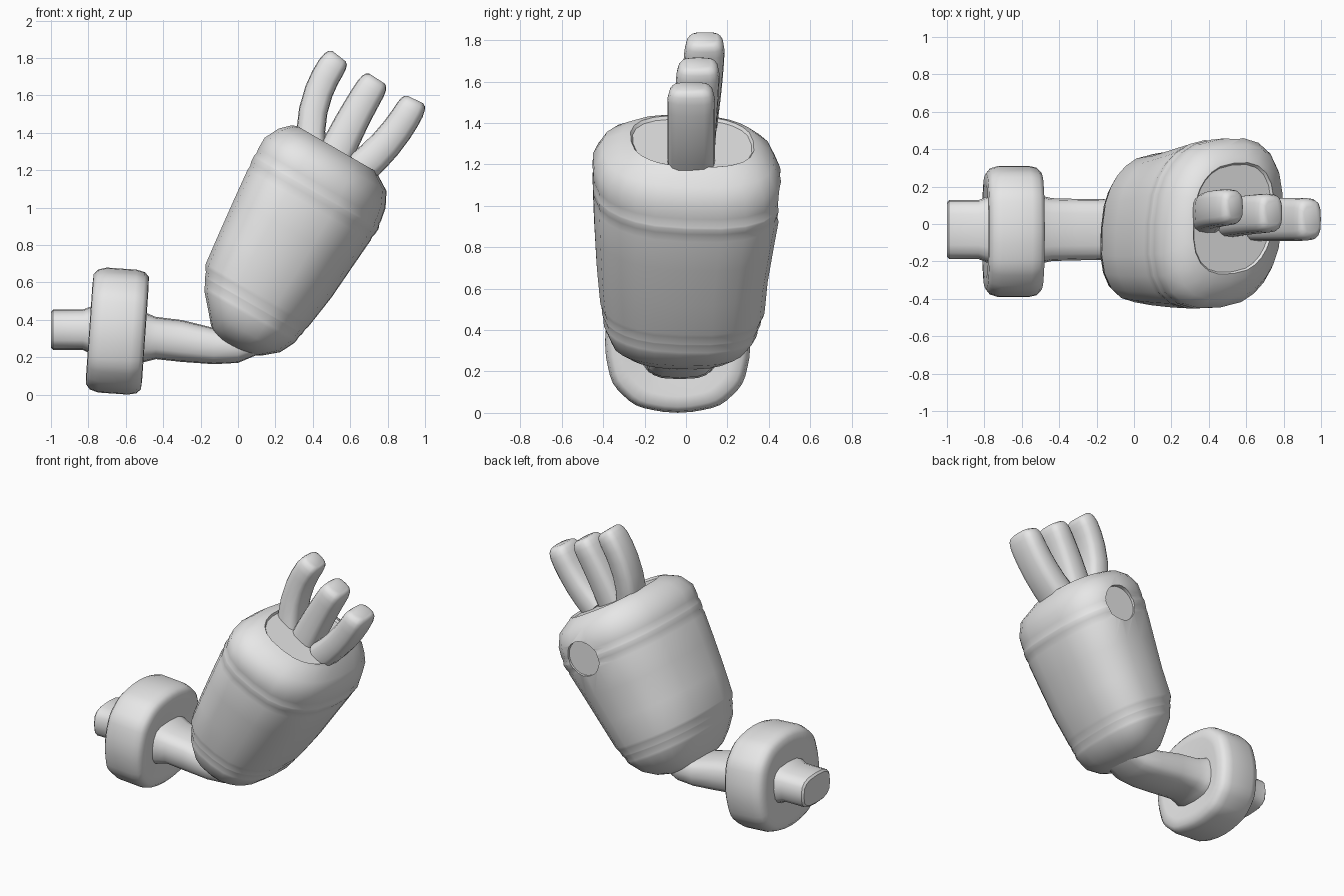
import bpy, bmesh
from math import sin, cos, pi, radians
from mathutils import Vector

cube = bpy.data.objects.get("Cube")
if cube:
    bpy.data.objects.remove(cube, do_unlink=True)

grey = bpy.data.materials.new("plain grey")
grey.use_nodes = True
grey.diffuse_color = (0.8, 0.8, 0.8, 1)
grey.node_tree.nodes["Principled BSDF"].inputs["Base Color"].default_value = (0.8, 0.8, 0.8, 1)


def activate(obj):
    bpy.ops.object.select_all(action='DESELECT')
    obj.select_set(True)
    bpy.context.view_layer.objects.active = obj


def smooth(obj, angle=40):
    activate(obj)
    bpy.ops.object.shade_smooth_by_angle(angle=radians(angle))


def spow(v, e):
    return abs(v) ** e * (1 if v >= 0 else -1)


def loft(name, rings, n=2.6, seg=24, ripple=0, skew=0):
    """Skin rounded-box rings, each given as (centre, half axis, half axis)."""
    bm = bmesh.new()
    loops = []
    for c, a, b in rings:
        loop = []
        for i in range(seg):
            w = 2 * pi * i / seg
            k = 1 + ripple * cos(12 * w) + skew * sin(2 * w)
            loop.append(bm.verts.new(c + a * (k * spow(cos(w), 2 / n)) + b * (k * spow(sin(w), 2 / n))))
        loops.append(loop)
    for lo, hi in zip(loops, loops[1:]):
        for i in range(seg):
            j = (i + 1) % seg
            bm.faces.new((lo[i], lo[j], hi[j], hi[i]))
    bm.faces.new(loops[0])
    bm.faces.new(loops[-1])
    bmesh.ops.recalc_face_normals(bm, faces=bm.faces)
    mesh = bpy.data.meshes.new(name)
    bm.to_mesh(mesh)
    bm.free()
    mesh.materials.append(grey)
    obj = bpy.data.objects.new(name, mesh)
    bpy.context.collection.objects.link(obj)
    return obj


Y, Z = Vector((0, 1, 0)), Vector((0, 0, 1))

# Tilted forearm body: along axis, side centre, side half, y centre, y half
U = Vector((0.5, 0, 0.866))
V = Vector((0.866, 0, -0.5))
profile = [
    (0.21, -0.155, 0.10, -0.04, 0.14),
    (0.25, -0.15, 0.16, -0.04, 0.25),
    (0.31, -0.14, 0.22, -0.04, 0.32),
    (0.39, -0.155, 0.275, -0.03, 0.365),
    (0.52, -0.176, 0.32, -0.02, 0.395),
    (0.70, -0.173, 0.343, -0.02, 0.41),
    (0.90, -0.176, 0.361, -0.01, 0.43),
    (1.14, -0.178, 0.382, 0.005, 0.453),
    (1.26, -0.19, 0.37, 0.005, 0.45),
    (1.34, -0.19, 0.33, 0.01, 0.41),
    (1.39, -0.205, 0.265, 0.025, 0.33),
]


def sample(s):
    for p, q in zip(profile, profile[1:]):
        if p[0] <= s <= q[0]:
            f = (s - p[0]) / (q[0] - p[0])
            return tuple(a + (b - a) * f for a, b in zip(p, q))


# Faint creases around the body
extra = []
for s in (0.43, 0.48, 1.09, 1.17):
    for d, k in ((-0.022, 1), (0, 0.99), (0.022, 1)):
        p = sample(s + d)
        extra.append((p[0], p[1], p[2] * k, p[3], p[4] * k))
rows = sorted(profile + extra)
# Slightly sunken opening at the top
rows += [(1.402, -0.195, 0.245, 0.03, 0.295), (1.388, -0.195, 0.235, 0.03, 0.285)]
body = loft("forearm_body", [(U * s + V * t + Y * y, V * a, Y * b) for s, t, a, y, b in rows],
            skew=0.075)

# Shallow round recess on the back of the body
bpy.ops.mesh.primitive_cylinder_add(vertices=24, radius=0.12, depth=0.2,
                                    location=U * 1.15 + V * -0.1 + Y * 0.53,
                                    rotation=(pi / 2, 0, 0))
cutter = bpy.context.object
cutter.name = "recess_cutter"
cutter.hide_render = True
cutter.data.materials.append(grey)
activate(body)
cut = body.modifiers.new("recess", 'BOOLEAN')
cut.operation = 'DIFFERENCE'
cut.solver = 'EXACT'
cut.object = cutter
bpy.ops.object.modifier_apply(modifier=cut.name)
bpy.data.objects.remove(cutter, do_unlink=True)
smooth(body)


# Level bars along x: x, z centre, z half, y half
def bar(name, stations):
    smooth(loft(name, [(Vector((x, -0.03, z)), Z * h, Y * w) for x, z, h, w in stations], n=3, seg=16))


bar("elbow_bar", [
    (-0.56, 0.31, 0.15, 0.20), (-0.49, 0.307, 0.13, 0.18), (-0.44, 0.303, 0.113, 0.168),
    (-0.30, 0.287, 0.112, 0.164), (-0.13, 0.26, 0.097, 0.162), (0.0, 0.257, 0.087, 0.155),
    (0.12, 0.30, 0.08, 0.14)])
bar("end_stub", [
    (-1.0, 0.347, 0.095, 0.145), (-0.988, 0.347, 0.108, 0.158), (-0.83, 0.347, 0.108, 0.158),
    (-0.79, 0.345, 0.125, 0.175), (-0.74, 0.345, 0.13, 0.18)])

# Thick, slightly leaning wheel with softly rippled rim
axle = Vector((1, 0, -0.07))
lean = Vector((0.07, 0, 1))
hub = Vector((-0.645, -0.04, 0.34))
rim = [(-0.135, 0.42), (-0.15, 0.72), (-0.147, 0.88), (-0.125, 0.96), (-0.08, 1), (0.08, 1),
       (0.125, 0.97), (0.147, 0.9), (0.15, 0.75), (0.125, 0.42)]
smooth(loft("wheel", [(hub + axle * d, lean * (0.332 * k), Y * (0.349 * k)) for d, k in rim],
            n=2.5, seg=48, ripple=0.006))

# Three curved fingers: base, middle and tip points, then half widths at base and tip, y half
fingers = {
    "upper_finger": ((0.393, 0.04, 1.30), (0.415, 0.075, 1.57), (0.54, 0.092, 1.81), 0.077, 0.077, 0.098),
    "middle_finger": ((0.52, 0.035, 1.28), (0.625, 0.05, 1.49), (0.743, 0.06, 1.69), 0.096, 0.08, 0.105),
    "lower_finger": ((0.655, 0.025, 1.21), (0.822, 0.025, 1.378), (0.948, 0.025, 1.578), 0.092, 0.077, 0.115),
}
taper = ((0, 1), (0.2, 1), (0.4, 1), (0.6, 1), (0.75, 1), (0.87, 0.99), (0.94, 0.92), (0.98, 0.8), (1, 0.6))
for name, (base, mid, tip, wide, narrow, half) in fingers.items():
    p0, pm, p1 = Vector(base), Vector(mid), Vector(tip)
    ctrl = pm * 2 - (p0 + p1) / 2
    rings = []
    for t, k in taper:
        pos = p0 * (1 - t) ** 2 + ctrl * (2 * t * (1 - t)) + p1 * t * t
        tangent = ((ctrl - p0) * (1 - t) + (p1 - ctrl) * t).normalized()
        side = Y.cross(tangent).normalized()
        rings.append((pos, side * (k * (wide + (narrow - wide) * t)), Y * (half * k)))
    smooth(loft(name, rings, n=3.2, seg=16), 65)
